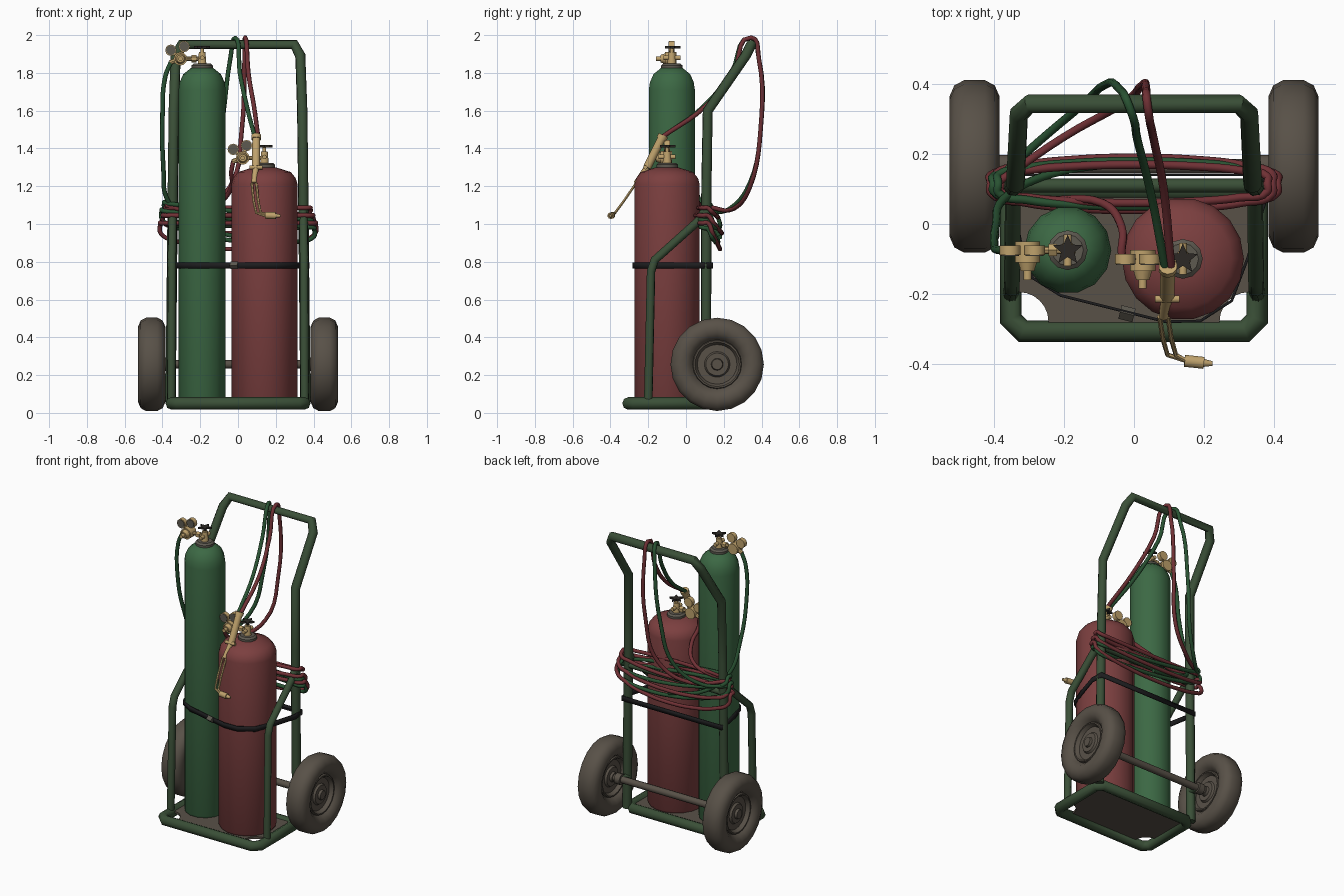
import bpy, bmesh
from math import sin, cos, pi, radians
from mathutils import Vector

if "Cube" in bpy.data.objects:
    bpy.data.objects.remove(bpy.data.objects["Cube"])


def material(name, rgb):
    m = bpy.data.materials.new(name)
    m.use_nodes = True
    m.diffuse_color = (*rgb, 1)
    bsdf = m.node_tree.nodes["Principled BSDF"]
    bsdf.inputs["Base Color"].default_value = (*rgb, 1)
    bsdf.inputs["Roughness"].default_value = 0.8
    return m


FRAME = material("frame green", (0.042, 0.078, 0.038))
GREEN = material("tank green", (0.045, 0.14, 0.058))
RED = material("tank red", (0.2, 0.05, 0.05))
GREEN_HOSE = material("hose green", (0.022, 0.085, 0.032))
RED_HOSE = material("hose red", (0.16, 0.03, 0.035))
RUBBER = material("dusty rubber", (0.098, 0.082, 0.064))
DARK = material("dark gap", (0.025, 0.022, 0.018))
BRASS = material("brass", (0.52, 0.36, 0.15))
GREY = material("dull metal", (0.11, 0.1, 0.08))
STRAP = material("black strap", (0.012, 0.012, 0.013))


def finish(name, mesh, mats, angle=40):
    mesh.materials.clear()
    for m in mats:
        mesh.materials.append(m)
    mesh.shade_smooth()
    mesh.set_sharp_from_angle(angle=radians(angle))
    ob = bpy.data.objects.new(name, mesh)
    bpy.context.collection.objects.link(ob)
    return ob


def from_bmesh(name, bm, mats, angle=40):
    bmesh.ops.recalc_face_normals(bm, faces=bm.faces)
    mesh = bpy.data.meshes.new(name)
    bm.to_mesh(mesh)
    bm.free()
    return finish(name, mesh, mats, angle)


def tube(name, points, r, mat, smooth=False, closed=False, res=2):
    """Round tube swept along a path."""
    cu = bpy.data.curves.new(name, "CURVE")
    cu.dimensions = "3D"
    cu.bevel_depth, cu.bevel_resolution, cu.use_fill_caps = r, res, True
    cu.resolution_u = 5
    sp = cu.splines.new("BEZIER" if smooth else "POLY")
    pts = sp.bezier_points if smooth else sp.points
    pts.add(len(points) - 1)
    for p, co in zip(pts, points):
        if smooth:
            p.co = co
            p.handle_left_type = p.handle_right_type = "AUTO"
        else:
            p.co = (*co, 1)
    sp.use_cyclic_u = closed
    tmp = bpy.data.objects.new("tmp", cu)
    bpy.context.collection.objects.link(tmp)
    dg = bpy.context.evaluated_depsgraph_get()
    mesh = bpy.data.meshes.new_from_object(tmp.evaluated_get(dg))
    bpy.data.objects.remove(tmp)
    return finish(name, mesh, [mat], 50)


def rod(name, p, q, r1, mat, r2=None, seg=10):
    """Straight cylinder or cone between two points."""
    p, q = Vector(p), Vector(q)
    bm = bmesh.new()
    bmesh.ops.create_cone(bm, cap_ends=True, segments=seg, radius1=r1,
                          radius2=r1 if r2 is None else r2, depth=(q - p).length)
    ob = from_bmesh(name, bm, [mat])
    ob.location = (p + q) / 2
    ob.rotation_mode = "QUATERNION"
    ob.rotation_quaternion = (q - p).to_track_quat("Z", "Y")
    return ob


def lathe(name, profile, loc, mats, seg=16, rule=None, axis="Z"):
    """Spin (radius, height) points around the axis."""
    bm = bmesh.new()
    vs = [bm.verts.new((r, 0, h)) for r, h in profile]
    es = [bm.edges.new(pair) for pair in zip(vs, vs[1:])]
    bmesh.ops.spin(bm, geom=vs + es, cent=(0, 0, 0), axis=(0, 0, 1),
                   angle=2 * pi, steps=seg, use_merge=True)
    bmesh.ops.remove_doubles(bm, verts=bm.verts, dist=0.0002)
    if rule:
        for f in bm.faces:
            f.material_index = rule(f.calc_center_median())
    ob = from_bmesh(name, bm, mats)
    ob.location = loc
    if axis == "X":
        ob.rotation_euler = (0, pi / 2, 0)
    return ob


def prism(name, outline, z0, z1, mat):
    bm = bmesh.new()
    face = bm.faces.new([bm.verts.new((x, y, z0)) for x, y in outline])
    up = bmesh.ops.extrude_face_region(bm, geom=[face])["geom"]
    bmesh.ops.translate(bm, vec=(0, 0, z1 - z0),
                        verts=[v for v in up if isinstance(v, bmesh.types.BMVert)])
    return from_bmesh(name, bm, [mat], 30)


# Base frame and floor plate with scooped front corners
bx, by0, by1, c = 0.353, -0.307, 0.1, 0.035
base = [(-bx + c, by0), (bx - c, by0), (bx, by0 + c), (bx, by1 - c),
        (bx - c, by1), (-bx + c, by1), (-bx, by1 - c), (-bx, by0 + c)]
tube("base_frame", [(x, y, 0.05) for x, y in base], 0.033, FRAME, closed=True)
scoop = [(0.33 - 0.085 * cos(i * pi / 12), -0.28 + 0.085 * sin(i * pi / 12)) for i in range(7)]
half = [(0.245, by0)] + scoop + [(bx, -0.195), (bx, by1)]
prism("floor_plate", half + [(-x, y) for x, y in reversed(half)], 0.052, 0.066, RUBBER)

# Handle hoop and side braces
side = [(0.357, 0.105, 0.05), (0.345, 0.108, 1.2), (0.34, 0.115, 1.6),
        (0.33, 0.315, 1.89), (0.298, 0.345, 1.95)]
tube("handle_frame", side + [(-x, y, z) for x, y, z in reversed(side)], 0.028, FRAME)
for s, label in ((1, "left"), (-1, "right")):
    tube(label + "_brace", [(s * 0.353, -0.2, 0.05), (s * 0.35, -0.185, 0.75),
                            (s * 0.35, -0.165, 0.81), (s * 0.347, 0.07, 1.02),
                            (s * 0.345, 0.105, 1.08)], 0.023, FRAME)
tube("cross_bar", [(-0.345, 0.11, 1.0), (0.345, 0.11, 1.0)], 0.02, FRAME)

# Axle and wheels
WY, WZ = 0.165, 0.257
rod("axle", (-0.5, WY, WZ), (0.5, WY, WZ), 0.022, RUBBER)
edge = [(0.0, 0.05), (0.028, 0.05), (0.032, 0.035), (0.06, 0.035), (0.068, 0.022),
        (0.105, 0.022), (0.118, 0.046), (0.126, 0.046), (0.13, 0.035), (0.142, 0.052),
        (0.165, 0.07), (0.2, 0.072), (0.232, 0.058), (0.247, 0.03)]
wheel_profile = edge + [(r, -h) for r, h in reversed(edge)]


def wheel_rule(p):
    r = (p.x ** 2 + p.y ** 2) ** 0.5
    return 1 if 0.124 < r < 0.138 or 0.06 < r < 0.07 else 0


for s, label in ((1, "left"), (-1, "right")):
    lathe(label + "_wheel", wheel_profile, (s * 0.457, WY, WZ), [RUBBER, DARK],
          20, wheel_rule, "X")
    rod(label + "_axle_collar", (s * 0.35, WY, WZ), (s * 0.39, WY, WZ), 0.035, RUBBER)
    rod(label + "_axle_bracket", (s * 0.352, 0.1, WZ), (s * 0.352, WY, WZ), 0.025, FRAME)


# Gas tanks with valve, handwheel, regulator and gauges
def tank(label, x, y, r, shoulder, top, mat, seg):
    rise = top - shoulder
    body = [(0, 0.067), (r * 0.95, 0.067), (r, 0.08), (r, shoulder),
            (r * 0.95, shoulder + rise * 0.35), (r * 0.8, shoulder + rise * 0.72),
            (0.06, top), (0, top)]
    lathe(label + "_tank", body, (x, y, 0), [mat], seg)
    lathe(label + "_tank_collar", [(0, 0), (0.057, 0), (0.057, 0.022), (0.045, 0.032), (0, 0.032)],
          (x, y, top - 0.008), [GREY], 12)
    z = top + 0.02
    rod(label + "_valve", (x, y, z), (x, y, z + 0.065), 0.024, BRASS, 0.018)
    rod(label + "_valve_stem", (x, y, z + 0.06), (x, y, z + 0.09), 0.01, BRASS)
    rod(label + "_valve_outlet", (x, y - 0.045, z + 0.035), (x, y + 0.045, z + 0.035), 0.012, BRASS)
    star = [(x + rr * sin(i * pi / 5), y + rr * cos(i * pi / 5))
            for i, rr in enumerate([0.045, 0.02] * 5)]
    prism(label + "_handwheel", star, z + 0.085, z + 0.097, DARK)
    # Regulator reaching towards the model's right
    rx, rz = x - 0.115, z + 0.03
    rod(label + "_regulator_inlet", (x, y, rz), (rx, y, rz), 0.011, BRASS, seg=8)
    rod(label + "_regulator_nut", (x - 0.055, y, rz), (x - 0.03, y, rz), 0.02, BRASS, seg=6)
    rod(label + "_regulator_body", (rx, y + 0.025, rz), (rx, y - 0.035, rz), 0.036, BRASS, seg=12)
    rod(label + "_regulator_bonnet", (rx, y - 0.035, rz), (rx, y - 0.06, rz), 0.028, BRASS, 0.02)
    rod(label + "_regulator_knob", (rx, y - 0.06, rz), (rx, y - 0.085, rz), 0.012, BRASS)
    for i, (dx, dz) in enumerate(((-0.05, 0.045), (0.02, 0.065))):
        g = Vector((rx + dx, y, rz + dz))
        rod(f"{label}_gauge_stem_{i}", (rx, y, rz), g, 0.009, BRASS, seg=8)
        rod(f"{label}_gauge_{i}", g + Vector((0, 0.014, 0)), g - Vector((0, 0.014, 0)), 0.03, BRASS, seg=12)
        rod(f"{label}_gauge_dial_{i}", g - Vector((0, 0.012, 0)), g - Vector((0, 0.017, 0)), 0.026, GREY, seg=12)
    rod(label + "_hose_fitting", (rx, y, rz), (rx - 0.055, y, rz - 0.02), 0.013, BRASS, seg=8)
    return Vector((rx - 0.05, y, rz - 0.018))


green_out = tank("green", -0.19, -0.075, 0.125, 1.71, 1.825, GREEN, 14)
red_out = tank("red", 0.14, -0.1, 0.175, 1.21, 1.3, RED, 18)

# Strap around both tanks and the uprights
loop = [(-0.36, 0.14), (-0.325, -0.05), (-0.29, -0.155), (-0.21, -0.205), (0.09, -0.28),
        (0.19, -0.278), (0.28, -0.22), (0.325, -0.1), (0.375, 0.06), (0.37, 0.14)]
bm = bmesh.new()
low = [bm.verts.new((x, y, 0.765)) for x, y in loop]
high = [bm.verts.new((x, y, 0.797)) for x, y in loop]
for i in range(len(loop)):
    j = (i + 1) % len(loop)
    bm.faces.new((low[i], low[j], high[j], high[i]))
strap = from_bmesh("tank_strap", bm, [STRAP])
thick = strap.modifiers.new("thickness", "SOLIDIFY")
thick.thickness, thick.offset = 0.008, 0
rod("strap_buckle", (-0.04, -0.252, 0.781), (0.0, -0.262, 0.781), 0.02, GREY, seg=4)

# Cutting torch hanging in front of the red tank
top, mid, low_end = Vector((0.097, -0.12, 1.47)), Vector((0.095, -0.205, 1.3)), Vector((0.085, -0.265, 1.215))
rod("torch_handle", top, mid, 0.022, BRASS)
rod("torch_collar", top, top.lerp(mid, 0.12), 0.027, BRASS)
rod("torch_mixer", mid, low_end, 0.017, BRASS, 0.014)
rod("torch_knob", mid + Vector((-0.035, -0.01, 0)), mid + Vector((0.035, -0.01, 0)), 0.011, BRASS)
for i, d in enumerate((-0.012, 0.012)):
    tube(f"torch_pipe_{i}", [low_end + Vector((d, 0, 0)), (0.095 + d, -0.33, 1.12),
                             (0.108 + d, -0.375, 1.06), (0.15, -0.392, 1.046 + d / 2)], 0.007, BRASS, res=1)
rod("torch_head", (0.145, -0.392, 1.046), (0.2, -0.398, 1.044), 0.018, BRASS)
rod("torch_tip", (0.2, -0.398, 1.044), (0.225, -0.4, 1.043), 0.012, BRASS, 0.007)

# Hoses from torch over the handle and down to the coil
R = 0.012
tube("green_torch_hose", [(0.088, -0.12, 1.465), (0.05, 0.08, 1.61), (0.01, 0.24, 1.8),
                          (-0.015, 0.34, 1.985), (-0.04, 0.385, 1.88), (-0.09, 0.395, 1.5),
                          (-0.15, 0.34, 1.22), (-0.28, 0.23, 1.08), (-0.39, 0.13, 1.06)],
     R, GREEN_HOSE, True)
tube("red_torch_hose", [(0.106, -0.12, 1.465), (0.085, 0.1, 1.62), (0.055, 0.25, 1.8),
                        (0.038, 0.345, 1.987), (0.035, 0.385, 1.88), (0.02, 0.395, 1.5),
                        (-0.04, 0.34, 1.2), (-0.2, 0.25, 1.08), (-0.39, 0.12, 1.09)],
     R, RED_HOSE, True)
# Hoses from the regulators to the coil
tube("green_supply_hose", [green_out, (-0.385, -0.075, 1.78), (-0.4, -0.06, 1.55),
                           (-0.395, 0.0, 1.3), (-0.375, 0.07, 1.13), (-0.25, 0.14, 1.0),
                           (0.0, 0.18, 0.93)], R, GREEN_HOSE, True)
tube("red_supply_hose", [red_out, (-0.035, -0.085, 1.28), (-0.035, -0.01, 1.2),
                         (-0.09, 0.06, 1.12), (-0.25, 0.07, 1.07), (-0.385, 0.08, 1.1)],
     R, RED_HOSE, True)

# Coil hung round the uprights, sagging at the back
for i in range(5):
    pts = []
    for k in range(16):
        t = k * pi / 8
        back = max(0, sin(t))
        x = (0.382 + 0.007 * i) * max(-1, min(1, 1.12 * cos(t)))
        y = 0.115 + (0.055 + 0.01 * (i % 3)) * sin(t)
        z = 1.085 - 0.02 * i - 0.05 * cos(t) * (i % 2) - (0.05 + 0.022 * i) * back
        pts.append((x, y, z))
    red = i % 2 == 0
    tube(f"{'red' if red else 'green'}_hose_coil_{i}", pts, R, RED_HOSE if red else GREEN_HOSE, True, True)
